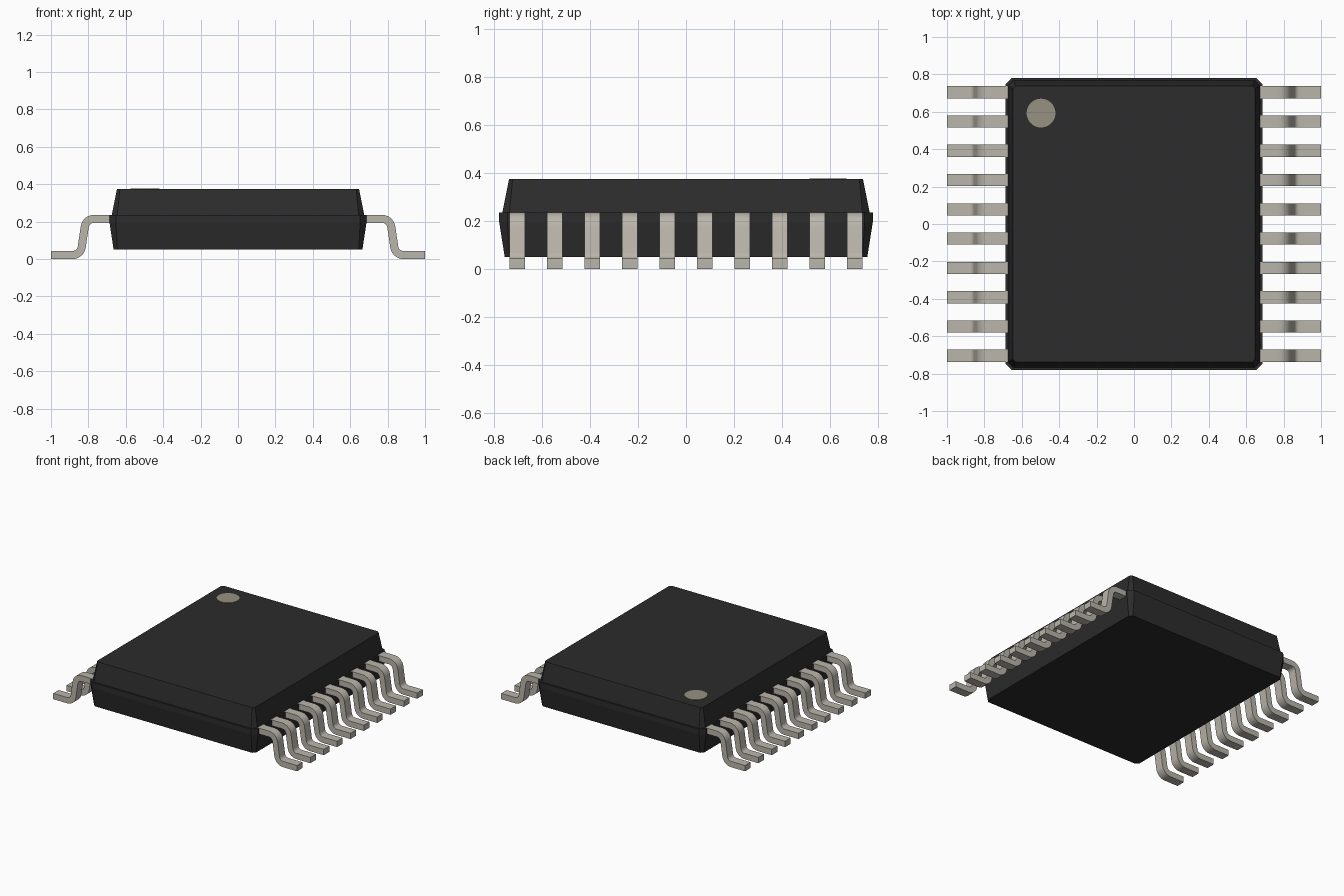
import bpy, bmesh, math

cube = bpy.data.objects.get("Cube")
if cube:
    bpy.data.objects.remove(cube, do_unlink=True)


def make_material(name, rgb):
    mat = bpy.data.materials.new(name)
    mat.use_nodes = True
    mat.diffuse_color = (*rgb, 1)
    mat.node_tree.nodes["Principled BSDF"].inputs["Base Color"].default_value = (*rgb, 1)
    return mat


BLACK = make_material("black plastic", (0.025, 0.025, 0.025))
METAL = make_material("tinned metal", (0.49, 0.465, 0.41))
MARK = make_material("marker tan", (0.305, 0.287, 0.223))


def loft(name, rings, mat):
    """Skin a list of closed rings and cap both ends."""
    bm = bmesh.new()
    loops = [[bm.verts.new(p) for p in ring] for ring in rings]
    n = len(loops[0])
    for a, b in zip(loops, loops[1:]):
        for i in range(n):
            j = (i + 1) % n
            bm.faces.new((a[i], a[j], b[j], b[i]))
    bm.faces.new(loops[0][::-1])
    bm.faces.new(loops[-1])
    bmesh.ops.recalc_face_normals(bm, faces=bm.faces)
    mesh = bpy.data.meshes.new(name)
    bm.to_mesh(mesh)
    bm.free()
    mesh.materials.append(mat)
    obj = bpy.data.objects.new(name, mesh)
    bpy.context.collection.objects.link(obj)
    return obj


def chamfered_ring(hx, hy, c, z):
    """Rectangle with cut corners at height z."""
    return [(hx, -hy + c, z), (hx, hy - c, z), (hx - c, hy, z), (-hx + c, hy, z),
            (-hx, hy - c, z), (-hx, -hy + c, z), (-hx + c, -hy, z), (hx - c, -hy, z)]


# Package body: tapered halves meeting at a slightly wider waist band
loft("package_body", [chamfered_ring(*r) for r in (
    (0.665, 0.757, 0.02, 0.05),
    (0.687, 0.78, 0.034, 0.195),
    (0.687, 0.78, 0.034, 0.235),
    (0.675, 0.767, 0.03, 0.235),
    (0.647, 0.739, 0.015, 0.375))], BLACK)

# Round first-pin marker on the top face
bpy.ops.mesh.primitive_cylinder_add(vertices=48, radius=0.077, depth=0.004,
                                    location=(-0.497, 0.593, 0.3755))
marker = bpy.context.object
marker.name = "pin_marker"
marker.data.materials.append(MARK)

# Gull-wing lead: centre line as (x, z, direction of the thickness)
THICK, HALF_W, STEPS = 0.043, 0.0325, 7
path = [(0.665, 0.215, math.radians(90))]
for i in range(STEPS + 1):
    a = math.radians(90 - 82 * i / STEPS)
    path.append((0.77 + 0.05 * math.cos(a), 0.165 + 0.05 * math.sin(a), a))
for i in range(STEPS + 1):
    a = math.radians(188 + 82 * i / STEPS)
    path.append((0.885 + 0.05 * math.cos(a), 0.0715 + 0.05 * math.sin(a), a + math.pi))
path.append((1.0, 0.0215, math.radians(90)))


def lead(name, side, yc):
    rings = []
    for x, z, a in path:
        dx, dz = math.cos(a) * THICK / 2, math.sin(a) * THICK / 2
        rings.append([(side * (x + s * dx), yc + w * HALF_W, z + s * dz)
                      for s, w in ((1, -1), (1, 1), (-1, 1), (-1, -1))])
    obj = loft(name, rings, METAL)
    bpy.ops.object.select_all(action='DESELECT')
    obj.select_set(True)
    bpy.context.view_layer.objects.active = obj
    bpy.ops.object.shade_smooth_by_angle(angle=math.radians(30))


# Ten leads along each long side
for side, label in ((1, "left"), (-1, "right")):
    for i in range(10):
        lead(f"{label}_lead_{i + 1}", side, (i - 4.5) * 0.1565)
